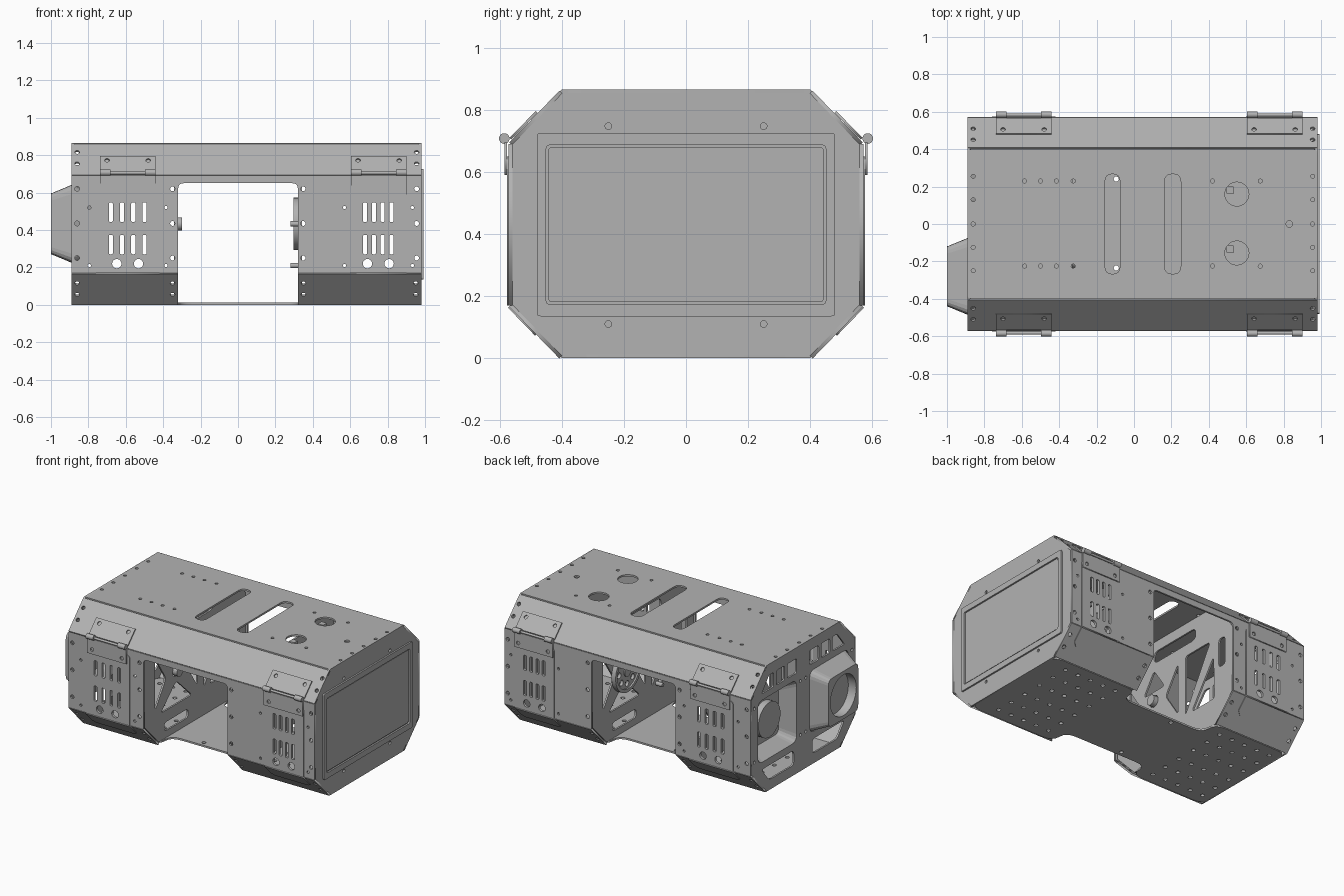
import bpy, bmesh, math
from mathutils import Vector, Matrix

if "Cube" in bpy.data.objects:
    bpy.data.objects.remove(bpy.data.objects["Cube"], do_unlink=True)

GREY = (0.45, 0.45, 0.45, 1)
mat = bpy.data.materials.new("sheet_metal_grey")
mat.use_nodes = True
mat.diffuse_color = GREY
mat.node_tree.nodes["Principled BSDF"].inputs["Base Color"].default_value = GREY

T = 0.012                                   # sheet thickness
X0, X1, YW, YT, ZL, ZU, H = -0.89, 0.98, 0.565, 0.4, 0.17, 0.69, 0.865
DOORS = ((-0.59, 0.17, 0.06), (0.75, 0.15, 0.047))   # centre x, half width, slot pitch


# ---------- outline helpers ----------
def fillet(pts, r, steps=4):
    out, n = [], len(pts)
    for i in range(n):
        p, a, b = (Vector(pts[j % n]) for j in (i, i - 1, i + 1))
        s = p + (a - p).normalized() * min(r, (a - p).length * 0.49)
        e = p + (b - p).normalized() * min(r, (b - p).length * 0.49)
        for k in range(steps + 1):
            t = k / steps
            out.append(s * (1 - t) ** 2 + p * 2 * t * (1 - t) + e * t * t)
    return out


def rect(cx, cy, w, h, r=0):
    pts = [(cx - w, cy - h), (cx + w, cy - h), (cx + w, cy + h), (cx - w, cy + h)]
    return fillet(pts, r) if r else pts


def circle(cx, cy, r=0.011, n=10):
    return [(cx + r * math.cos(2 * math.pi * i / n), cy + r * math.sin(2 * math.pi * i / n)) for i in range(n)]


def finish(name, mesh):
    ob = bpy.data.objects.new(name, mesh)
    bpy.context.scene.collection.objects.link(ob)
    mesh.materials.clear()
    mesh.materials.append(mat)
    return ob


def sheet(name, loops, origin, u, v, t=T):
    """Flat plate: first loop is the outline, the others are holes."""
    cu = bpy.data.curves.new(name, 'CURVE')
    cu.dimensions, cu.fill_mode, cu.extrude = '2D', 'BOTH', t / 2
    for loop in loops:
        sp = cu.splines.new('POLY')
        sp.points.add(len(loop) - 1)
        for pt, co in zip(sp.points, loop):
            pt.co = (co[0], co[1], 0, 1)
        sp.use_cyclic_u = True
    tmp = bpy.data.objects.new(name, cu)
    bpy.context.scene.collection.objects.link(tmp)
    bpy.context.view_layer.update()
    mesh = bpy.data.meshes.new_from_object(tmp.evaluated_get(bpy.context.evaluated_depsgraph_get()))
    bpy.data.objects.remove(tmp)
    u, v = Vector(u).normalized(), Vector(v).normalized()
    m = Matrix((u, v, u.cross(v))).transposed().to_4x4()
    mesh.transform(Matrix.Translation(origin) @ m)
    return finish(name, mesh)


def rod(name, x0, x1, y, z, r, n=20, caps=True):
    bm = bmesh.new()
    bmesh.ops.create_cone(bm, cap_ends=caps, segments=n, radius1=r, radius2=r, depth=x1 - x0)
    bm.transform(Matrix.Translation(((x0 + x1) / 2, y, z)) @ Matrix.Rotation(math.pi / 2, 4, 'Y'))
    for f in bm.faces:
        f.smooth = len(f.verts) == 4
    mesh = bpy.data.meshes.new(name)
    bm.to_mesh(mesh)
    bm.free()
    return finish(name, mesh)


def tapered_walls(name, rings):
    """Skin between matching loops given as (x, loop in y z)."""
    bm = bmesh.new()
    rows = [[bm.verts.new((x, p[0], p[1])) for p in loop] for x, loop in rings]
    n = len(rows[0])
    for a, b in zip(rows, rows[1:]):
        for i in range(n):
            bm.faces.new((a[i], a[(i + 1) % n], b[(i + 1) % n], b[i]))
    bmesh.ops.recalc_face_normals(bm, faces=bm.faces)
    mesh = bpy.data.meshes.new(name)
    bm.to_mesh(mesh)
    bm.free()
    return finish(name, mesh)


XA, YA, ZA = (1, 0, 0), (0, 1, 0), (0, 0, 1)

# ---------- top plate ----------
holes = [rect(-0.115, 0, 0.04, 0.267, 0.04), rect(0.207, 0, 0.043, 0.267, 0.04),
         circle(0.55, 0.16, 0.064, 28), circle(0.55, -0.155, 0.064, 28), circle(0.83, 0, 0.018)]
holes += [circle(x, y) for x in (-0.585, -0.5, -0.415, -0.325, 0.42, 0.675) for y in (-0.225, 0.23)]
holes += [circle(x, y) for x in (-0.86, 0.955) for y in (-0.25, -0.125, 0, 0.13, 0.255)]
sheet("top_plate", [rect((X0 + X1) / 2, 0, (X1 - X0) / 2, YT, 0.02)] + holes, (0, 0, H - T / 2), XA, YA)
for y in (0.16, -0.155):
    sheet("top_port_floor", [circle(0.55, y, 0.075, 24)], (0, 0, 0.79), XA, YA)
    post = sheet("top_port_post", [rect(0.515, y + 0.02, 0.02, 0.02, 0.008)], (0, 0, 0.815), XA, YA, 0.04)

# ---------- bottom plate with side notches ----------
NX, NY = 0.32, 0.27
outline = [(X0, -YT), (-NX, -YT), (-NX, -NY), (NX, -NY), (NX, -YT), (X1, -YT),
           (X1, YT), (NX, YT), (NX, NY), (-NX, NY), (-NX, YT), (X0, YT)]
holes = [circle(sx * x, y, 0.014) for sx in (-1, 1) for x in (0.42, 0.52, 0.62, 0.72, 0.82)
         for y in (-0.32, -0.2, -0.07, 0.07, 0.2, 0.32)]
holes += [circle(-0.095, y, 0.014) for y in (-0.235, 0.24)]
sheet("bottom_plate", [fillet(outline, 0.08)] + holes, (0, 0, T / 2), XA, YA)

# ---------- side walls, doors and hinges, mirrored front to back ----------
CH = 0.232                                   # chamfer width
for s in (-1, 1):
    slots = []
    for cx, hw, pitch in DOORS:
        slots += [rect(cx + (k - 1.5) * pitch, z, 0.011, 0.052, 0.008) for k in range(4) for z in (0.322, 0.495)]
        slots += [circle(cx + d, 0.22, 0.025, 18) for d in (-0.058, 0.058)]
    bolts = [circle(x, z, 0.013) for x in (-0.86, -0.35, 0.348, 0.955) for z in (0.25, 0.435, 0.62)]
    bolts += [circle(x, z, 0.009) for x in (-0.795, -0.385, 0.57, 0.932) for z in (0.21, 0.52)]
    arch = fillet([(-NX, ZL - 0.1), (-NX, 0.65), (NX, 0.65), (NX, ZL - 0.1)], 0.03)
    arch = [(p[0], max(p[1], ZL)) for p in arch[5:-5]]
    wall = [(X0, ZL), (-NX, ZL)] + arch + [(NX, ZL), (X1, ZL), (X1, ZU), (X0, ZU)]
    sheet("side_wall", [wall] + slots + bolts, (0, s * YW, 0), XA, ZA)

    up = (0, -s * 0.165, 0.17)
    down = (0, -s * 0.165, -0.17)
    bolts = [circle(x, w, 0.013) for x in (-0.86, 0.955) for w in (0.085, 0.17)]
    sheet("upper_chamfer", [rect((X0 + X1) / 2, CH / 2, (X1 - X0) / 2, CH / 2)] + bolts,
          (0, s * YW, ZU), XA, up)
    for a, b in ((X0, -NX), (NX, X1)):
        bolts = [circle(x, w, 0.013) for x in (a + 0.03, b - 0.03) for w in (0.07, 0.155)]
        sheet("lower_chamfer", [rect((a + b) / 2, CH / 2, (b - a) / 2, CH / 2)] + bolts,
              (0, s * YW, ZL), XA, down)

    for cx, hw, pitch in DOORS:
        cut = [rect(cx + (k - 1.5) * pitch, z, 0.011, 0.052, 0.008) for k in range(4) for z in (0.322, 0.495)]
        cut += [circle(cx + d, 0.22, 0.025, 18) for d in (-0.058, 0.058)]
        top = fillet([(cx + hw, 0.65), (cx - hw, 0.65)] + [(cx - hw, 0.0), (cx + hw, 0.0)], 0.025)
        top = [(p[0], max(p[1], ZL)) for p in top[:10]] + [(cx - hw, ZL), (cx + hw, ZL)]
        sheet("door_panel", [top] + cut, (0, s * (YW + 0.005), 0), XA, ZA)
        low = [(cx - hw, 0), (cx + hw, 0), (cx + hw, 0.1), (cx + hw - 0.025, 0.125),
               (cx - hw + 0.025, 0.125), (cx - hw, 0.1)]
        sheet("door_lower_lip", [low], (0, s * (YW + 0.0035), ZL - 0.0035), XA, down)
        # hinge: two leaves, pin and knuckles
        hx = cx if cx < 0 else cx + 0.002
        pins = [circle(hx + d, 0.622, 0.013) for d in (-0.11, 0.115)]
        sheet("hinge_lower_leaf", [rect(hx, 0.642, 0.148, 0.052)] + pins, (0, s * (YW + 0.015), 0), XA, ZA, 0.008)
        pins = [circle(hx + d, 0.1, 0.013) for d in (-0.11, 0.11)]
        sheet("hinge_upper_leaf", [rect(hx, 0.072, 0.148, 0.06)] + pins,
              (0, s * (YW + 0.008), ZU + 0.008), XA, up, 0.008)
        rod("hinge_pin", hx - 0.14, hx + 0.14, s * 0.583, 0.705, 0.008, 12)
        for d in (-0.12, 0.12):
            rod("hinge_knuckle", hx + d - 0.028, hx + d + 0.028, s * 0.585, 0.707, 0.017)

# ---------- octagonal end plates ----------
OCT = [(-YT, 0), (YT, 0), (YW, ZL), (YW, ZU), (YT, H), (-YT, H), (-YW, ZU), (-YW, ZL)]
bolts = [circle(y, z, 0.011) for y in (-0.25, 0.25) for z in (0.11, 0.747)]
sheet("screen_end_plate", [OCT] + bolts, (X1 - T / 2, 0, 0), YA, ZA)
sheet("screen_frame", [rect(0, 0.43, 0.48, 0.295, 0.012), rect(0, 0.43, 0.45, 0.256, 0.012)],
      (X1 + 0.005, 0, 0), YA, ZA)
sheet("screen_panel", [rect(0, 0.43, 0.443, 0.249, 0.012)], (X1 + 0.001, 0, 0), YA, ZA, 0.008)

LY, LZ = 0.28, 0.433                         # lamp centres
mouth = lambda y, k=1.0: rect(y, LZ, 0.21 * k, 0.213 * k, 0.05 * k)
cuts = [mouth(-LY), mouth(LY)]
for s in (-1, 1):
    for a, b, c, d in ((0.07, 0.17, 0.17, 0.07), (0.2, 0.29, 0.29, 0.2), (0.32, 0.45, 0.37, 0.32)):
        cuts.append(fillet([(s * a, 0.69), (s * b, 0.69), (s * c, 0.79), (s * d, 0.79)], 0.015))
    cuts.append(fillet([(s * 0.1, 0.07), (s * 0.37, 0.07), (s * 0.45, 0.17), (s * 0.1, 0.17)], 0.03))
    cuts += [circle(s * y, z) for y, z in ((0.03, 0.25), (0.03, 0.62), (0.53, 0.25), (0.53, 0.62))]
sheet("lamp_end_plate", [OCT] + cuts, (X0 + T / 2, 0, 0), YA, ZA)

# protruding lamp housing
tapered_walls("lamp_housing", [(X0 + T, mouth(-LY)), (-0.995, mouth(-LY, 0.77))])
sheet("lamp_bezel", [mouth(-LY, 0.77), circle(-LY, LZ, 0.14, 32)], (-0.996, 0, 0), YA, ZA, 0.008)
rod("lamp_bore", -0.995, -0.93, -LY, LZ, 0.14, 32, False)
rod("lamp_lens", -0.94, -0.91, -LY, LZ, 0.14, 32)
# recessed lamp pocket
tapered_walls("lamp_pocket", [(X0, mouth(LY)), (-0.78, mouth(LY, 0.77))])
sheet("lamp_pocket_floor", [mouth(LY, 0.77)], (-0.78, 0, 0), YA, ZA)
rod("pocket_lens", -0.83, -0.78, LY, LZ, 0.12, 32)

# ---------- inner bulkheads with lightening cutouts ----------
for s in (-1, 1):
    h = 0.2 * s
    cuts = [circle(h, LZ, 0.04, 20), rect(0, 0.74, 0.2, 0.04, 0.04), rect(s * -0.45, 0.5, 0.03, 0.1, 0.025),
            rect(h, 0.09, 0.13, 0.03, 0.028)]
    for tri in ([(0.1, 0.5), (0.3, 0.5), (0.2, 0.65)], [(-0.03, 0.24), (-0.03, 0.6), (0.09, 0.42)],
                [(0.43, 0.24), (0.31, 0.42), (0.43, 0.6)], [(0.03, 0.2), (0.37, 0.2), (0.2, 0.36)],
                [(-0.1, 0.2), (-0.1, 0.62), (-0.34, 0.62)], [(-0.16, 0.2), (-0.38, 0.2), (-0.37, 0.5)]):
        cuts.append(fillet([(s * y, z) for y, z in tri], 0.03))
    inner = [(y * 0.975, 0.012 + z * 0.97) for y, z in OCT]
    sheet("bulkhead", [inner] + cuts, (s * 0.335, 0, 0), YA, ZA)
    rod("axle_hub", min(s * 0.3, s * 0.34), max(s * 0.3, s * 0.34), h, LZ, 0.035)

# drive flange and locating pins on one bulkhead
ring = [circle(0.2 + 0.085 * math.cos(k * math.pi / 4), LZ + 0.085 * math.sin(k * math.pi / 4), 0.02)
        for k in range(8)]
sheet("drive_flange", [circle(0.2, LZ, 0.14, 36)] + ring, (0.318, 0, 0), YA, ZA, 0.02)
sheet("drive_flange_rim", [circle(0.2, LZ, 0.14, 36), circle(0.2, LZ, 0.118, 36)], (0.303, 0, 0), YA, ZA)
for z in (0.21, LZ):
    rod("locating_pin", 0.28, 0.33, -0.15, z, 0.014, 12)
